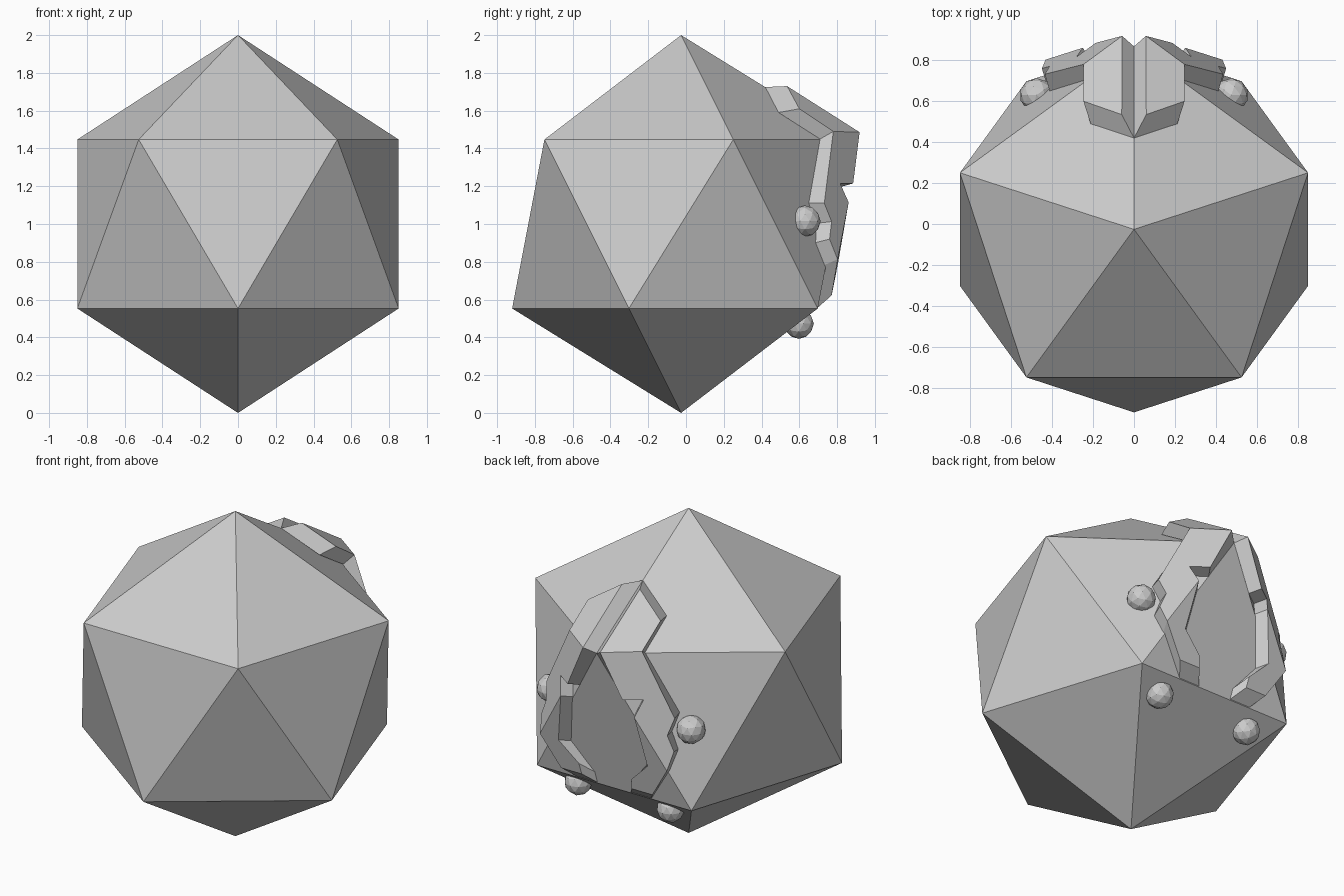
import bpy
import math
from mathutils import Vector

if "Cube" in bpy.data.objects:
    bpy.data.objects.remove(bpy.data.objects["Cube"])

CY = -0.026  # y of the body axis


def mirror_x(ob):
    # Mirror across the world x = 0 plane
    bpy.ops.object.select_all(action='DESELECT')
    ob.select_set(True)
    bpy.context.view_layer.objects.active = ob
    bpy.ops.object.transform_apply(location=True, rotation=True, scale=True)
    m = ob.modifiers.new("mirror", 'MIRROR')
    m.use_axis = (True, False, False)
    m.use_mirror_merge = False


# Body: icosahedron standing on a point
bpy.ops.mesh.primitive_ico_sphere_add(subdivisions=1, radius=1, location=(0, CY, 1),
                                      rotation=(0, 0, math.pi / 2))
bpy.context.object.name = "body"

# Jagged raised band on the back: (top point, offset down to the body surface)
MID = (.045, .07, .02)
END = (.06, .077, .068)
inner = [
    ((.06, .535, 1.73), (.06, .115, .005)),
    ((.058, .919, 1.486), (.058, .051, .039)),
    ((.187, .885, 1.215), MID),
    ((.282, .816, 1.215), MID),
    ((.25, .861, 1.115), MID),
    ((.303, .808, .81), MID),
    ((.18, .785, .69), END),
    ((.17, .771, .622), END),
]
outer = [
    ((.247, .60, 1.61), (.035, .11, .02)),
    ((.247, .78, 1.49), (.029, .07, .04)),
    ((.436, .732, 1.11), (.024, .082, 0)),
    ((.412, .771, 1.013), (.024, .082, .01)),
    ((.45, .76, .92), (.024, .08, .02)),
    ((.432, .803, .813), (.03, .07, .03)),
    ((.311, .771, .622), END),
]
loop = inner + outer[::-1]
n = len(loop)
verts = [Vector(t) for t, o in loop] + [Vector(t) - Vector(o) for t, o in loop]
O = lambda i: n - 1 - i  # index of outer point i
faces = [
    [0, 1, O(1), O(0)],                                  # upper plate
    [1, 2, 3, 4, O(5), O(4), O(3), O(2), O(1)],          # side plate
    [4, 5, 6, 7, O(6), O(5)],                            # tail plate
]
faces += [[i, i + n, (i + 1) % n + n, (i + 1) % n] for i in range(n)]  # walls
mesh = bpy.data.meshes.new("jagged_band")
mesh.from_pydata(verts, [], faces)
mesh.update()
band = bpy.data.objects.new("jagged_band", mesh)
bpy.context.collection.objects.link(band)
mirror_x(band)

# Small faceted studs, one pair beside the bands and one pair below
for name, loc, r in (("side_stud", (.476, .63, 1.015), .083),
                     ("lower_stud", (.314, .597, .472), .08)):
    bpy.ops.mesh.primitive_ico_sphere_add(subdivisions=2, radius=r, location=loc)
    stud = bpy.context.object
    stud.name = name
    mirror_x(stud)
